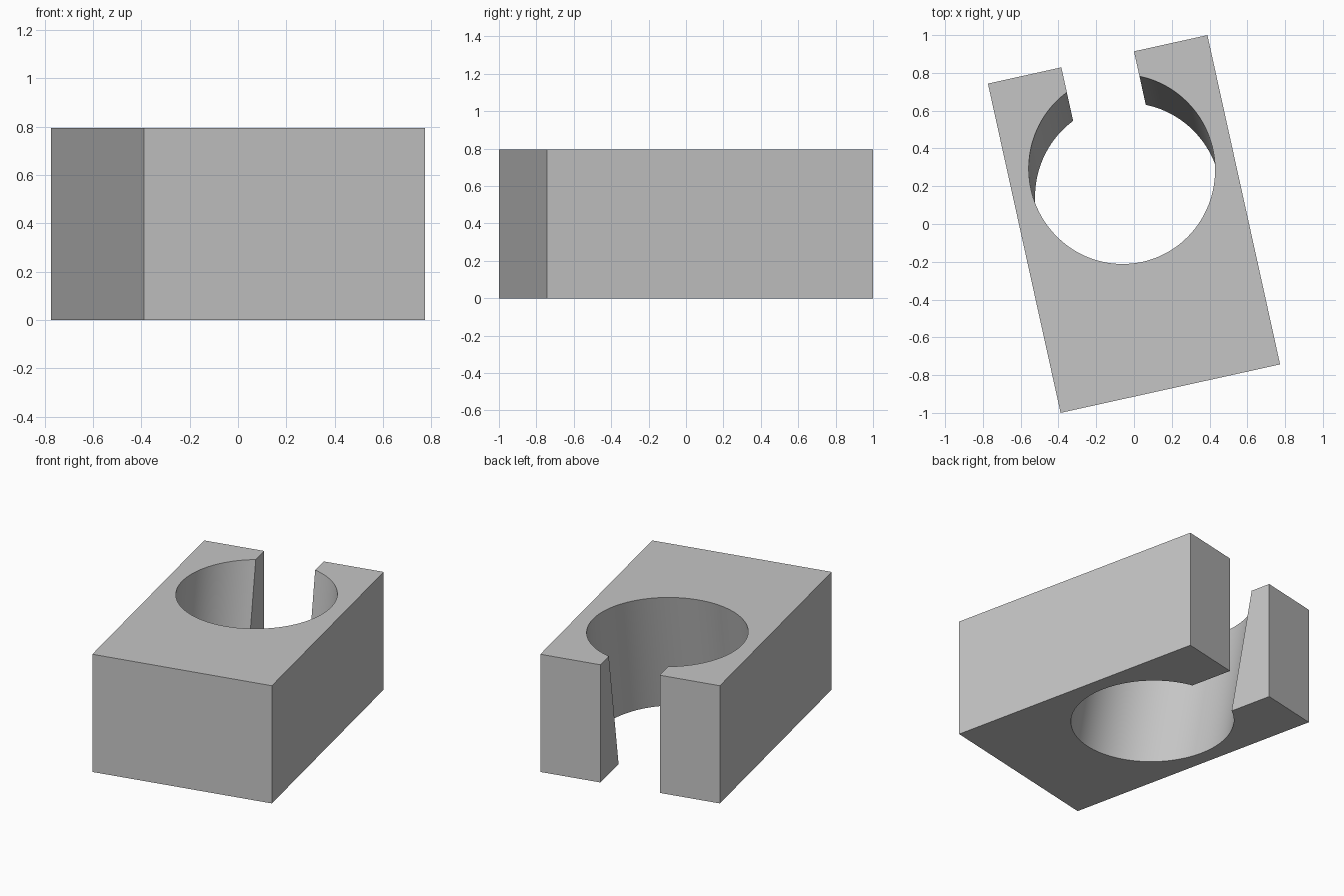
import bpy, bmesh, math
from mathutils import Matrix

cube = bpy.data.objects.get("Cube")
if cube:
    bpy.data.objects.remove(cube, do_unlink=True)

WIDTH, LENGTH, HEIGHT = 1.19, 1.785, 0.795
TURN = math.radians(12.45)
RADIUS, SLOT = 0.493, 0.197            # bore radius, half width of the slot
BORE_TOP, BORE_BOTTOM = 0.297, 0.142   # the bore leans along the block
SEGMENTS = 96


def outline(bore_y):
    """Block outline with a bore that opens through a slot at the back."""
    w, l = WIDTH / 2, LENGTH / 2
    lean = math.atan((BORE_TOP - BORE_BOTTOM) / HEIGHT)
    stretch = RADIUS / math.cos(lean)
    points = [(SLOT, l), (w, l), (w, -l), (-w, -l), (-w, l), (-SLOT, l)]
    start = math.pi / 2 + math.asin(SLOT / RADIUS)
    sweep = 2 * math.pi - 2 * (start - math.pi / 2)
    for i in range(SEGMENTS + 1):
        a = start + sweep * i / SEGMENTS
        points.append((RADIUS * math.cos(a), bore_y + stretch * math.sin(a)))
    return points


# Clamp block: two caps joined by side walls
bm = bmesh.new()
bottom = [bm.verts.new((x, y, 0)) for x, y in outline(BORE_BOTTOM)]
top = [bm.verts.new((x, y, HEIGHT)) for x, y in outline(BORE_TOP)]
bm.faces.new(bottom)
bm.faces.new(top)
for i in range(len(top)):
    j = (i + 1) % len(top)
    bm.faces.new((bottom[i], bottom[j], top[j], top[i]))
bmesh.ops.recalc_face_normals(bm, faces=bm.faces[:])
bm.transform(Matrix.Rotation(TURN, 4, 'Z'))
mesh = bpy.data.meshes.new("clamp_block")
bm.to_mesh(mesh)
bm.free()
block = bpy.data.objects.new("clamp_block", mesh)
bpy.context.collection.objects.link(block)

# Plain grey
grey = bpy.data.materials.new("plain_grey")
grey.use_nodes = True
colour = (0.56, 0.56, 0.56, 1)
grey.diffuse_color = colour
grey.node_tree.nodes["Principled BSDF"].inputs["Base Color"].default_value = colour
mesh.materials.append(grey)

# Smooth bore, sharp corners
bpy.ops.object.select_all(action='DESELECT')
block.select_set(True)
bpy.context.view_layer.objects.active = block
bpy.ops.object.shade_smooth_by_angle(angle=math.radians(30))
